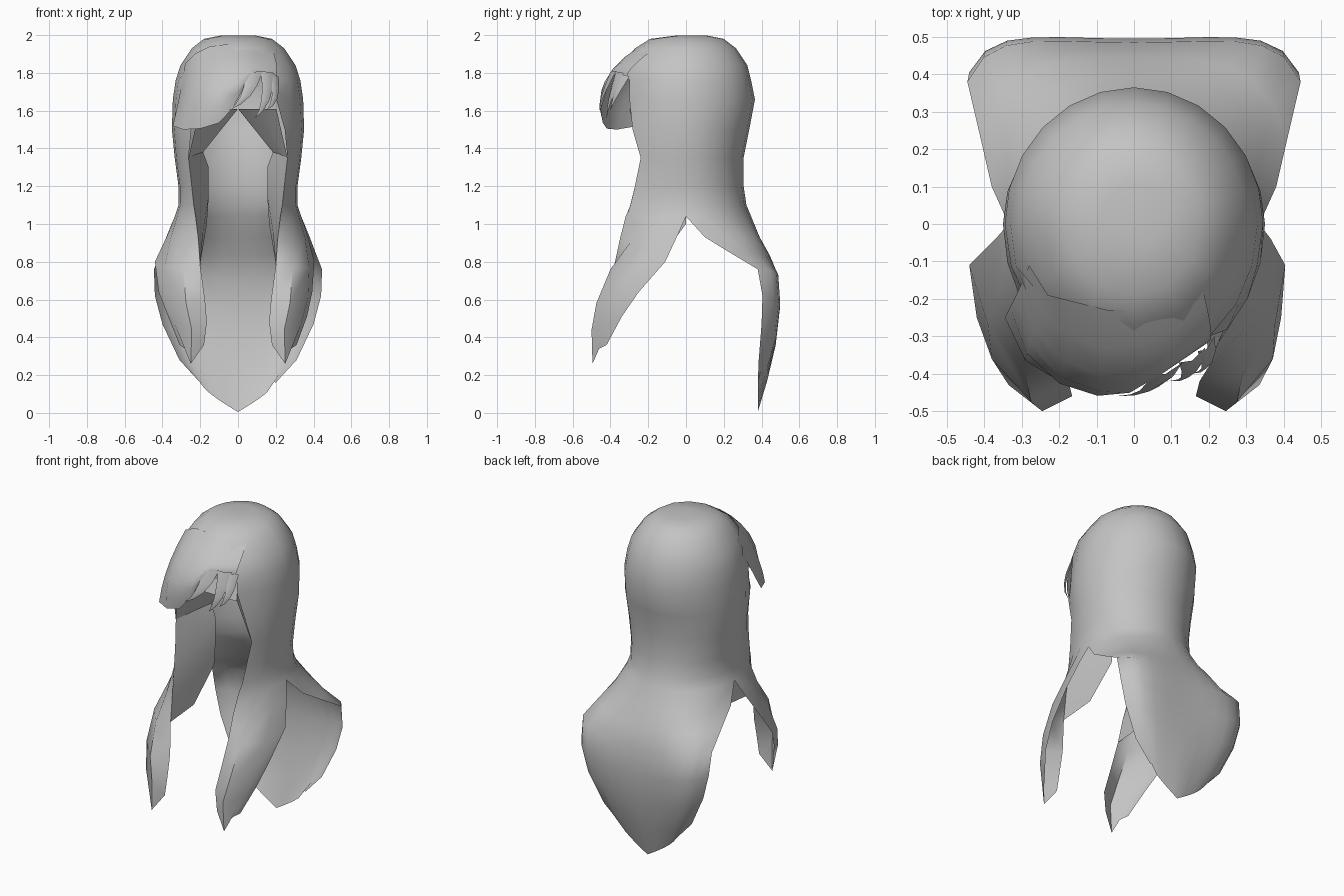
import bpy, bmesh, math
from mathutils import Vector

if "Cube" in bpy.data.objects:
    bpy.data.objects.remove(bpy.data.objects["Cube"])

hair = bpy.data.materials.new("grey hair")
hair.diffuse_color = (0.55, 0.55, 0.55, 1)
hair.use_nodes = True
hair.node_tree.nodes["Principled BSDF"].inputs["Base Color"].default_value = hair.diffuse_color


def flip(rows):
    return [[(-x, y, z) for x, y, z in r] for r in rows]


def sheet(name, grids, angle=50):
    """Skin one or more grids of point rows into one smooth surface."""
    bm = bmesh.new()
    for rows in grids:
        grid = [[bm.verts.new(p) for p in r] for r in rows]
        for a, b in zip(grid, grid[1:]):
            for i in range(len(a) - 1):
                bm.faces.new((a[i], a[i + 1], b[i + 1], b[i]))
    bmesh.ops.remove_doubles(bm, verts=bm.verts, dist=0.0005)
    bmesh.ops.recalc_face_normals(bm, faces=bm.faces)
    me = bpy.data.meshes.new(name)
    bm.to_mesh(me)
    bm.free()
    ob = bpy.data.objects.new(name, me)
    bpy.context.collection.objects.link(ob)
    me.materials.append(hair)
    bpy.context.view_layer.objects.active = ob
    ob.select_set(True)
    bpy.ops.object.shade_smooth_by_angle(angle=math.radians(angle))
    ob.select_set(False)
    return ob


def both(half):
    """Extend a half row (centre outwards) to the other side."""
    return [(-x, y, z) for x, y, z in reversed(half[1:])] + half


def curve3(a, b, c, n):
    """Points along a smooth path through a, b, c."""
    a, b, c = Vector(a), Vector(b), Vector(c)
    m = 2 * b - (a + c) / 2
    return [a * (1 - t) ** 2 + m * 2 * t * (1 - t) + c * t * t
            for t in (i / n for i in range(n + 1))]


# Head shell: height, half width, back reach, front reach, front opening angle
levels = [
    (1.995, .0, .0, .0, 180), (1.998, .09, .11, .05, 180), (1.98, .18, .20, .19, 180),
    (1.93, .245, .265, .27, 180), (1.84, .305, .325, .345, 180),
    (1.76, .33, .345, .38, 142), (1.66, .345, .365, .37, 144),
    (1.50, .35, .335, .40, 135), (1.35, .335, .305, .385, 128.5),
    (1.20, .315, .305, .43, 129), (1.10, .315, .32, .44, 132),
    (1.04, .335, .345, .43, 138)]


def half_ring(z, w, back, front, end):
    angles = [15 * i for i in range(7)] + [90 + (end - 90) * j / 3 for j in (1, 2, 3)]
    pts = []
    for a in map(math.radians, angles):
        c = math.cos(a)
        pts.append((w * math.sin(a), c * (back if c > 0 else front), z))
    return pts


rings = [half_ring(*l) for l in levels]
shell_rows = [both(r) for r in rings]

# Back fall: half width, centre y, edge y, centre z, edge z
falls = [(.38, .39, .10, .93, .93), (.41, .445, .23, .83, .85),
         (.445, .485, .38, .71, .76), (.44, .495, .405, .54, .62),
         (.40, .475, .40, .36, .47), (.31, .43, .385, .17, .28),
         (.20, .38, .38, .005, .16)]
back_rows = [both(rings[-1][:7])]
for k, (w, yc, ye, zc, ze) in enumerate(falls):
    half = []
    for i in range(7):
        s = i / 6
        half.append((w * math.sin(1.2 * s) / math.sin(1.2),
                     yc + (ye - yc) * s ** (4 if k > 1 else 3)
                     + .05 * (s ** 2 - s ** 4) * (1 < k < 5),
                     zc + (ze - zc) * s))
    back_rows.append(both(half))
# Notch in the lower hem
x, y, z = back_rows[-1][11]
back_rows[-1][11] = (x + .01, y, z + .03)

# Front locks, from rear edge round to inner edge; one hangs slightly narrower
lock_rows = [rings[-1][6:],
             [(.37, -.04, .95), (.355, -.16, .93), (.29, -.29, .91), (.21, -.35, .92)],
             [(.44, -.11, .80), (.39, -.27, .77), (.29, -.40, .76), (.2, -.38, .78)],
             [(.42, -.25, .64), (.38, -.36, .61), (.275, -.475, .58), (.175, -.42, .60)],
             [(.37, -.34, .51), (.335, -.43, .47), (.245, -.50, .44), (.165, -.46, .48)],
             [(.31, -.42, .36), (.28, -.46, .34), (.25, -.495, .26), (.18, -.465, .36)]]
narrow = [[(x if x < .36 else .36 + (x - .36) * .55, y, z) for x, y, z in r]
          for r in lock_rows]
sheet("hair_shell", [shell_rows, back_rows, narrow, flip(lock_rows)])

# Inner side walls under a pointed ceiling, running down into the locks
wall = [[(0, .0, 1.61), (.10, -.15, 1.61), (.203, -.30, 1.61)],
        [(.185, .0, 1.38), (.22, -.12, 1.37), (.262, -.24, 1.35)],
        [(.155, .0, 1.30), (.20, -.12, 1.25), (.245, -.27, 1.20)],
        [(.155, .0, 1.15), (.19, -.14, 1.12), (.235, -.295, 1.10)],
        [(.165, .0, 1.0), (.185, -.18, .96), (.21, -.35, .92)],
        [(.2, -.15, .80), (.2, -.26, .79), (.2, -.38, .78)]]
ceiling = [both(wall[0]), [(x, -.30, 1.61) for x, y, z in both(wall[0])]]
sheet("inner_walls", [wall, flip(wall), ceiling], 30)

# Swept fringe: root, middle and tip of each column
fringe = [((-.28, -.11, 1.85), (-.31, -.18, 1.68), (-.345, -.25, 1.52)),
          ((-.23, -.19, 1.90), (-.275, -.30, 1.70), (-.29, -.365, 1.50)),
          ((-.15, -.21, 1.94), (-.19, -.39, 1.73), (-.20, -.42, 1.505)),
          ((-.07, -.23, 1.95), (-.09, -.43, 1.75), (-.10, -.44, 1.535)),
          ((.03, -.23, 1.95), (.01, -.41, 1.79), (-.03, -.45, 1.61)),
          ((.11, -.21, 1.94), (.09, -.365, 1.84), (.07, -.395, 1.79)),
          ((.18, -.16, 1.93), (.205, -.275, 1.84), (.20, -.315, 1.77))]
columns = [curve3(*c, 5) for c in fringe]
sheet("fringe", [[list(r) for r in zip(*columns)]])

# Loose pointed strands beside the fringe
strands = [((.04, -.40, 1.80), (.13, -.37, 1.81), (-.05, -.46, 1.60)),
           ((.12, -.37, 1.81), (.19, -.33, 1.80), (.09, -.42, 1.56)),
           ((.17, -.34, 1.80), (.215, -.30, 1.78), (.15, -.40, 1.60))]
for k, (l, r, tip) in enumerate(strands):
    l, r, tip = Vector(l), Vector(r), Vector(tip)
    bulge = Vector((.02, -.015, -.02))
    left = curve3(l, (l + tip) / 2 + bulge, tip, 4)
    right = curve3(r, (r + tip) / 2 + bulge * 1.3, tip, 4)
    ridge = [(a + b) / 2 + Vector((0, -.015, 0)) * (1 - i / 4)
             for i, (a, b) in enumerate(zip(left, right))]
    sheet("strand_%d" % (k + 1), [list(zip(left, ridge, right))])
